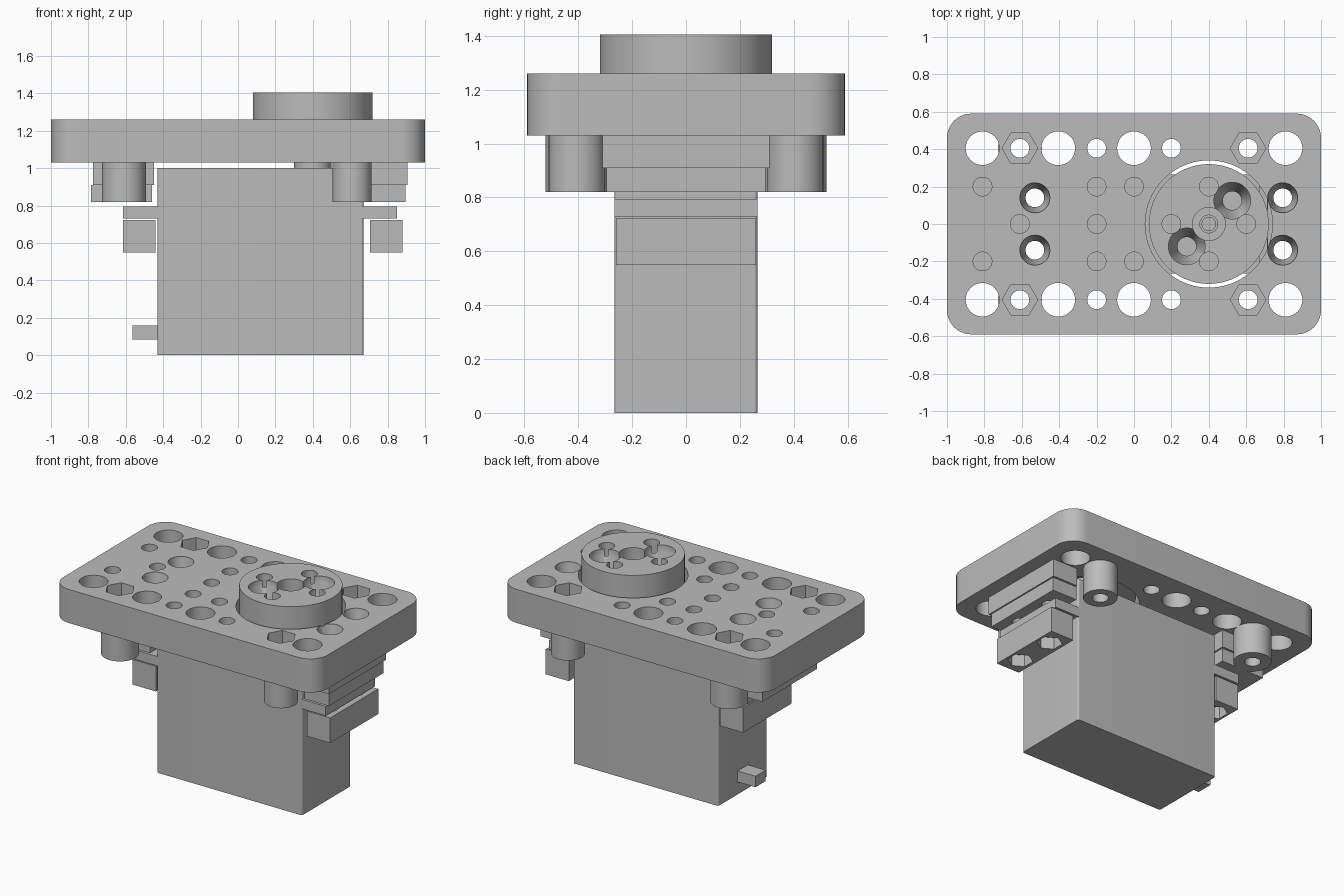
import bpy, bmesh, math

if "Cube" in bpy.data.objects:
    bpy.data.objects.remove(bpy.data.objects["Cube"], do_unlink=True)

grey = bpy.data.materials.new("plain grey")
grey.use_nodes = True
COLOUR = (0.5, 0.5, 0.5, 1)
grey.diffuse_color = COLOUR
grey.node_tree.nodes["Principled BSDF"].inputs["Base Color"].default_value = COLOUR


def make(name, bm):
    bmesh.ops.recalc_face_normals(bm, faces=bm.faces)
    mesh = bpy.data.meshes.new(name)
    bm.to_mesh(mesh)
    bm.free()
    mesh.materials.append(grey)
    ob = bpy.data.objects.new(name, mesh)
    bpy.context.collection.objects.link(ob)
    return ob


def stack(bm, cx, cy, profile, n=48, turn=0.0):
    """Closed solid of rings (radius, z) around a vertical axis."""
    rings = []
    for r, z in profile:
        angles = [turn + math.tau * i / n for i in range(n)]
        rings.append([bm.verts.new((cx + r * math.cos(a), cy + r * math.sin(a), z)) for a in angles])
    for low, high in zip(rings, rings[1:]):
        for i in range(n):
            j = (i + 1) % n
            bm.faces.new((low[i], low[j], high[j], high[i]))
    bm.faces.new(rings[0])
    bm.faces.new(rings[-1])


def solids(name, places, profile, n=48, turn=0.0):
    bm = bmesh.new()
    for x, y in places:
        stack(bm, x, y, profile, n, turn)
    return make(name, bm)


def box(name, x, y, z, radius=0.0):
    """Box from (min, max) ranges with optionally rounded upright edges."""
    bm = bmesh.new()
    bmesh.ops.create_cube(bm, size=1)
    for v in bm.verts:
        v.co = [lo + (c + 0.5) * (hi - lo) for c, (lo, hi) in zip(v.co, (x, y, z))]
    if radius:
        upright = [e for e in bm.edges if abs(e.verts[0].co.z - e.verts[1].co.z) > 0.01]
        bmesh.ops.bevel(bm, geom=upright, offset=radius, segments=10, profile=0.5, affect='EDGES')
    return make(name, bm)


def activate(ob):
    bpy.ops.object.select_all(action='DESELECT')
    ob.select_set(True)
    bpy.context.view_layer.objects.active = ob


def cut(ob, *cutters):
    activate(ob)
    for c in cutters:
        m = ob.modifiers.new("cut", 'BOOLEAN')
        m.operation, m.object, m.solver = 'DIFFERENCE', c, 'EXACT'
        bpy.ops.object.modifier_apply(modifier=m.name)


def both(*places):
    return [(x, s * y) for x, y in places for s in (-1, 1)]


# Layout of holes
ROW = 0.405
BOTTOM, TOP = 1.03, 1.26
OUT = TOP + 0.02
HUB = 0.4
posts_at = both((-0.61, ROW), (0.61, ROW))
screws_at = both((-0.53, 0.14), (0.795, 0.14))

# Cutters
large = solids("large_hole_cutter", both(*[(x, ROW) for x in (-0.81, -0.405, 0, 0.81)]),
               [(0.09, 0.9), (0.09, OUT)])
small = solids("small_hole_cutter", both((-0.2, ROW), (0.2, ROW)), [(0.05, 0.9), (0.05, OUT)])
blind = solids("blind_hole_cutter", both((-0.81, 0.2), (-0.2, 0.2), (0, 0.2)) + [(-0.2, 0), (-0.61, 0)],
               [(0.05, BOTTOM + 0.04), (0.05, OUT)])
screw = solids("screw_cutter", screws_at, [(0.05, 0.4), (0.05, 1.17), (0.08, 1.25), (0.08, OUT)])
shaft = solids("post_hole_cutter", posts_at, [(0.05, 0.7), (0.05, 1.2)])
hexes = solids("hex_pocket_cutter", posts_at, [(0.095, 1.06), (0.095, OUT)], 6)
nuts = solids("nut_pocket_cutter", screws_at, [(0.08, 0.5), (0.08, 0.63)], 6, math.pi / 6)
opening = solids("opening_cutter", [(HUB, 0)], [(0.34, 0.9), (0.34, OUT)], 96)
hub_holes = solids("hub_hole_cutter", both((HUB, 0.2)) + [(HUB - 0.2, 0), (HUB + 0.2, 0)],
                   [(0.05, 0.9), (0.05, 1.5)])
hub_bore = solids("hub_bore_cutter", [(HUB, 0)], [(0.088, 0.9), (0.088, 1.5)])
hub_sinks = solids("hub_screw_cutter", [(HUB + 0.125, 0.125), (HUB - 0.118, -0.12)],
                   [(0.05, 0.9), (0.05, 1.27), (0.098, 1.36), (0.098, 1.5)])
spline_hole = solids("spline_hole_cutter", [(HUB, 0)], [(0.036, 1.05), (0.036, 1.4)])
cutters = [large, small, blind, screw, shaft, hexes, nuts, opening, hub_holes,
           hub_bore, hub_sinks, spline_hole]

parts = []

# Top plate with its hole pattern
plate = box("top_plate", (-1, 1), (-0.59, 0.59), (BOTTOM, TOP), 0.13)
cut(plate, large, small, blind, screw, shaft, hexes, opening)
parts.append(plate)

# Round hub sitting in the plate opening
hub = solids("round_hub", [(HUB, 0)], [(0.32, 1.09), (0.32, 1.405)], 96)
cut(hub, hub_holes, hub_bore, hub_sinks)
parts.append(hub)

# Output shaft of the motor
boss = solids("output_shaft", [(HUB, 0)],
              [(0.1, 0.99), (0.1, 1.08), (0.05, 1.08), (0.05, 1.2)])
cut(boss, spline_hole)
parts.append(boss)

# Four posts under the plate
for (x, y) in posts_at:
    r = 0.117 if x < 0 else 0.105
    side = ("right" if x < 0 else "left") + ("_front" if y < 0 else "_back")
    post = solids(side + "_post", [(x, y)], [(r, 0.82), (r, BOTTOM)])
    cut(post, shaft)
    parts.append(post)

# Motor body and cable outlet
parts.append(box("motor_body", (-0.43, 0.67), (-0.265, 0.265), (0, 1.0), 0.012))
parts.append(box("cable_outlet", (-0.565, -0.42), (-0.055, 0.055), (0.085, 0.16)))

# Mount at each end: spacer under the plate, motor ear, clamp block
ends = (("right", (-0.785, -0.46), (-0.775, -0.45), (-0.615, -0.42), (-0.615, -0.44)),
        ("left", (0.71, 0.895), (0.715, 0.905), (0.66, 0.85), (0.705, 0.88)))
for side, low, high, ear, clamp in ends:
    spacer_low = box(side + "_spacer_lower", low, (-0.295, 0.295), (0.82, 0.91))
    spacer_high = box(side + "_spacer_upper", high, (-0.31, 0.31), (0.91, BOTTOM))
    ear_ob = box(side + "_motor_ear", ear, (-0.265, 0.265), (0.73, 0.795))
    clamp_ob = box(side + "_clamp_block", clamp, (-0.26, 0.26), (0.55, 0.722))
    for ob in (spacer_low, spacer_high, ear_ob, clamp_ob):
        cut(ob, screw)
        parts.append(ob)
    cut(clamp_ob, nuts)

for c in cutters:
    bpy.data.objects.remove(c, do_unlink=True)

for ob in parts:
    activate(ob)
    bpy.ops.object.shade_smooth_by_angle(angle=math.radians(30))
